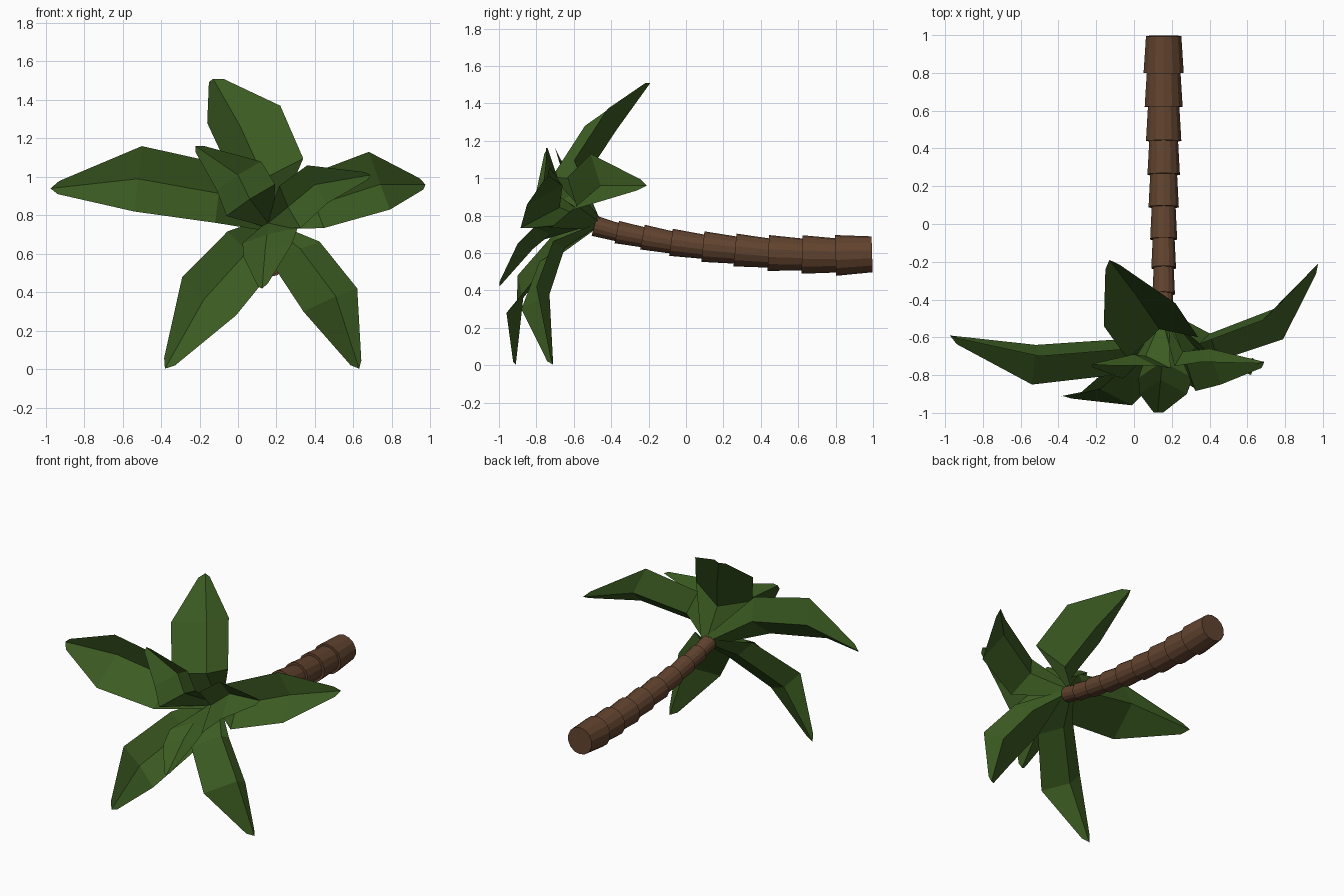
import bpy, bmesh
from mathutils import Vector, Matrix

if "Cube" in bpy.data.objects:
    bpy.data.objects.remove(bpy.data.objects["Cube"])


def material(name, rgb):
    m = bpy.data.materials.new(name)
    m.diffuse_color = (*rgb, 1)
    m.use_nodes = True
    m.node_tree.nodes["Principled BSDF"].inputs["Base Color"].default_value = m.diffuse_color
    return m


bark = material("bark brown", (0.12, 0.056, 0.028))
green = material("leaf green", (0.045, 0.107, 0.016))


def finish(name, bm, mat):
    bmesh.ops.recalc_face_normals(bm, faces=bm.faces)
    me = bpy.data.meshes.new(name)
    bm.to_mesh(me)
    bm.free()
    me.materials.append(mat)
    ob = bpy.data.objects.new(name, me)
    bpy.context.collection.objects.link(ob)
    return ob


# Trunk: flared rings along a gently curving path, (y, z, flare radius)
TX = 0.157
path = [(0.995, 0.593, 0.107), (0.80, 0.587, 0.109), (0.62, 0.592, 0.103),
        (0.44, 0.600, 0.096), (0.262, 0.616, 0.088), (0.09, 0.634, 0.082),
        (-0.08, 0.657, 0.073), (-0.233, 0.685, 0.067), (-0.37, 0.712, 0.061),
        (-0.49, 0.745, 0.055)]
bm = bmesh.new()
for i, ((y0, z0, _), (y1, z1, r)) in enumerate(zip(path, path[1:])):
    a, b = Vector((TX, y0, z0)), Vector((TX, y1, z1))
    if i:
        a += (a - b) * 0.08
    d = b - a
    rot = d.to_track_quat('Z', 'Y').to_matrix().to_4x4()
    bmesh.ops.create_cone(bm, cap_ends=True, segments=14, radius1=r * 0.88, radius2=r,
                          depth=d.length, matrix=Matrix.Translation((a + b) / 2) @ rot)
finish("trunk", bm, bark)


# Leaf: thin channelled blade with four stations (root, near, widest, tip).
# left / spine / right are points at the widest station; the spine lies behind the edges.
def leaf(name, left, spine, right, tip, root=(TX, -0.45, 0.755),
         frac=0.42, shift=(0, -0.09, 0), width=0.9):
    left, spine, right, tip, root = map(Vector, (left, spine, right, tip, root))
    lo, ro = left - spine, right - spine
    near = root.lerp(spine, frac) + Vector(shift)
    bm = bmesh.new()
    rings = []
    for p, w in ((root, 0.22), (near, width), (spine, 1.0), (tip, 0.2)):
        l, r = p + lo * w, p + ro * w
        if p is tip:                       # blunt end, shoulders set back
            back = (spine - tip) * 0.09
            l, r = l + back, r + back
        inner = p.lerp((l + r) / 2, 0.06)
        rings.append([bm.verts.new(c) for c in (l, p, r, inner)])
    for a, b in zip(rings, rings[1:]):
        for i in range(4):
            j = (i + 1) % 4
            bm.faces.new((a[i], a[j], b[j], b[i]))
    bm.faces.new(rings[0])
    bm.faces.new(rings[-1])
    finish(name, bm, green)


# Outer crown
leaf("leaf_left", (-0.50, -0.70, 1.16), (-0.52, -0.64, 0.99), (-0.54, -0.85, 0.82), (-0.975, -0.59, 0.94),
     frac=0.38, shift=(0, -0.09, 0.07))
leaf("leaf_top", (-0.16, -0.54, 1.28), (0.01, -0.37, 1.26), (0.22, -0.42, 1.37), (-0.13, -0.19, 1.51),
     frac=0.5, shift=(0.05, -0.14, -0.02), width=0.98)
leaf("leaf_right", (0.68, -0.51, 1.13), (0.74, -0.45, 0.96), (0.79, -0.61, 0.83), (0.975, -0.21, 0.96),
     shift=(0, -0.13, 0.01))
leaf("leaf_low_right", (0.62, -0.80, 0.42), (0.51, -0.73, 0.38), (0.34, -0.88, 0.30), (0.63, -0.71, 0.003),
     shift=(0.02, -0.08, 0.03))
leaf("leaf_low_left", (-0.01, -0.96, 0.28), (-0.18, -0.87, 0.36), (-0.29, -0.90, 0.48), (-0.38, -0.91, 0.003),
     shift=(0.03, -0.04, 0.02))

# Inner crown, rising further forward before it splays
inner = dict(root=(TX, -0.48, 0.76))
leaf("inner_leaf_up", (-0.11, -0.80, 0.93), (0.0, -0.69, 1.01), (0.12, -0.75, 1.08), (-0.22, -0.74, 1.16),
     shift=(-0.03, -0.13, 0.02), width=1.1, **inner)
leaf("inner_leaf_right", (0.36, -0.73, 1.06), (0.40, -0.66, 0.96), (0.46, -0.85, 0.86), (0.69, -0.73, 1.01),
     shift=(0, -0.12, 0), width=1.1, **inner)
leaf("inner_leaf_down", (0.03, -0.90, 0.58), (0.14, -0.82, 0.62), (0.28, -0.90, 0.65), (0.125, -0.998, 0.42),
     shift=(0, -0.1, 0.0), width=1.15, **inner)
